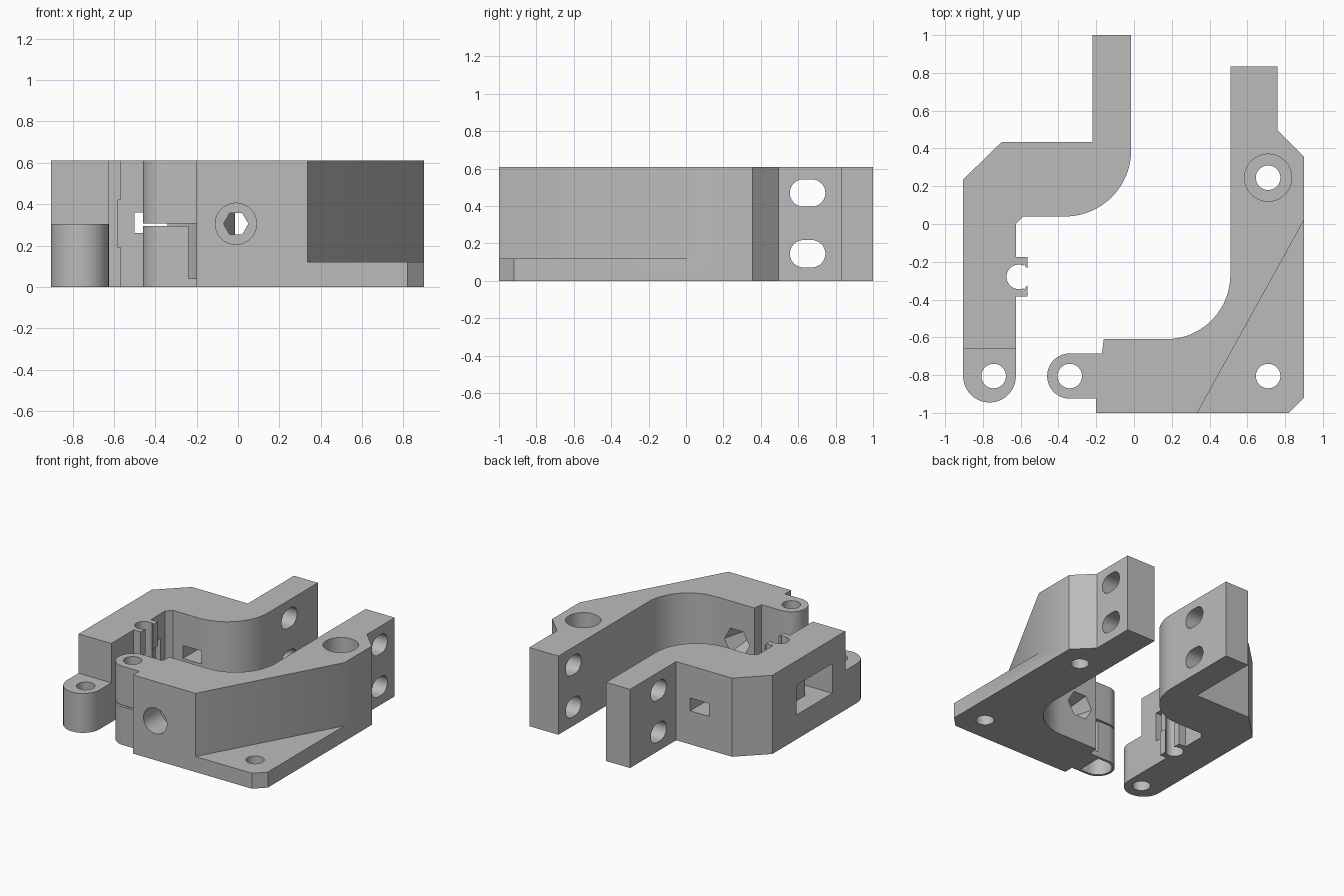
import bpy, bmesh, math
from mathutils import Vector

if "Cube" in bpy.data.objects:
    bpy.data.objects.remove(bpy.data.objects["Cube"], do_unlink=True)

grey = bpy.data.materials.new("plain_grey")
grey.use_nodes = True
grey.diffuse_color = (0.5, 0.5, 0.5, 1)
grey.node_tree.nodes["Principled BSDF"].inputs["Base Color"].default_value = grey.diffuse_color
HEIGHT = 0.61


def arc(cx, cy, r, start, end, steps=20):
    angles = [math.radians(start + (end - start) * i / steps) for i in range(steps + 1)]
    return [(cx + r * math.cos(a), cy + r * math.sin(a)) for a in angles]


def circle(cx, cy, r, sides=40):
    return arc(cx, cy, r, 0, 360, sides)[:-1]


def solid(name, outline, lo, hi, axis="z", end_outline=None):
    """Closed solid between two outlines lying across the given axis."""
    place = {"z": lambda u, v, w: (u, v, w),
             "y": lambda u, v, w: (u, w, v),
             "x": lambda u, v, w: (w, u, v)}[axis]
    bm = bmesh.new()
    a = [bm.verts.new(place(u, v, lo)) for u, v in outline]
    b = [bm.verts.new(place(u, v, hi)) for u, v in (end_outline or outline)]
    bm.faces.new(a)
    bm.faces.new(b)
    for i in range(len(a)):
        j = (i + 1) % len(a)
        bm.faces.new((a[i], a[j], b[j], b[i]))
    bmesh.ops.recalc_face_normals(bm, faces=bm.faces)
    mesh = bpy.data.meshes.new(name)
    bm.to_mesh(mesh)
    bm.free()
    obj = bpy.data.objects.new(name, mesh)
    bpy.context.collection.objects.link(obj)
    mesh.materials.append(grey)
    return obj


def box(name, x, y, z):
    return solid(name, [(x[0], y[0]), (x[1], y[0]), (x[1], y[1]), (x[0], y[1])], *z)


def combine(obj, tool, operation="DIFFERENCE"):
    mod = obj.modifiers.new("combine", "BOOLEAN")
    mod.operation, mod.solver, mod.object = operation, "EXACT", tool
    tool.hide_render = True
    bpy.context.view_layer.objects.active = obj
    bpy.ops.object.modifier_apply(modifier=mod.name)
    bpy.data.objects.remove(tool, do_unlink=True)


def hole(obj, cx, cy, r, lo=-0.1, hi=0.8, axis="z"):
    combine(obj, solid("cutter", circle(cx, cy, r), lo, hi, axis))


def cut_box(obj, x, y, z):
    combine(obj, box("cutter", x, y, z))


def arm_slots(obj, lo, hi):
    for z in (0.145, 0.47):
        shape = arc(0.672, z, 0.073, -90, 90) + arc(0.628, z, 0.073, 90, 270)
        combine(obj, solid("cutter", shape, lo, hi, "x"))


# Clamp arm with rounded hinge end
clamp = solid("clamp_arm",
              arc(-0.765, -0.805, 0.14, 180, 360)
              + [(-0.625, 0.0), (-0.585, 0.04)]
              + arc(-0.365, 0.39, 0.35, -90, 0)
              + [(-0.015, 1), (-0.22, 1), (-0.22, 0.435), (-0.70, 0.435), (-0.905, 0.235)],
              0, HEIGHT)
cut_box(clamp, (-1, -0.5), (-1, -0.66), (0.305, 0.8))
hole(clamp, -0.743, -0.805, 0.065)
arm_slots(clamp, -0.4, 0.1)
cut_box(clamp, (-0.5, -0.34), (-0.1, 0.6), (0.26, 0.36))

# Tie window either side of a central post
for y in ((-0.5, -0.36), (-0.2, -0.06)):
    cut_box(clamp, (-1, -0.6), y, (0.19, 0.42))
cut_box(clamp, (-1, -0.77), (-0.37, -0.19), (0.19, 0.42))

# Rod clip prongs on the inner wall
for y in ((-0.385, -0.28), (-0.28, -0.175)):
    combine(clamp, box("prong", (-0.64, -0.565), y, (0, HEIGHT)), "UNION")
hole(clamp, -0.61, -0.28, 0.065)
cut_box(clamp, (-0.61, -0.5), (-0.32, -0.24), (-0.1, 0.8))
cut_box(clamp, (-0.58, -0.5), (-0.45, -0.1), (0.19, 0.42))
cut_box(clamp, (-0.585, -0.578), (-0.345, -0.215), (-0.1, 0.8))

# Mounting base with hinge lug
base = solid("mount_base",
             [(-0.2, -1), (0.82, -1), (0.9, -0.92), (0.9, 0.355), (0.76, 0.495),
              (0.76, 0.835), (0.51, 0.835)]
             + arc(0.17, -0.27, 0.34, 0, -90)
             + [(-0.16, -0.61), (-0.17, -0.685)]
             + arc(-0.34, -0.805, 0.12, 90, 270)
             + [(-0.2, -0.925)],
             0, HEIGHT)

# Diagonal relief above the corner plate
p, q = Vector((0.335, -1)), Vector((0.9, 0.02))
step = (q - p) * 0.2
combine(base, solid("cutter", [tuple(p - step), (1.3, -1.3), tuple(q + step)], 0.12, 0.8))

# Screw holes, one with a deep counterbore
hole(base, 0.71, -0.805, 0.065)
hole(base, 0.71, 0.245, 0.065)
hole(base, 0.71, 0.245, 0.125, 0.12)
arm_slots(base, 0.3, 1.0)

# Front bolt recess with tapered hexagonal pocket behind
hole(base, -0.01, 0.305, 0.1, -1.1, -0.8, "y")
combine(base, solid("cutter", circle(-0.01, 0.305, 0.055, 6), -0.82, -0.605, "y",
                    circle(-0.01, 0.305, 0.11, 6)))

# Lug: upper hinge eye over a thin hollow support
hole(base, -0.34, -0.805, 0.065)
cut_box(base, (-0.6, -0.2), (-0.95, -0.67), (0.295, 0.307))
cut_box(base, (-0.24, -0.2), (-0.95, -0.67), (0.04, 0.3))
combine(base, solid("cutter",
                    arc(-0.34, -0.805, 0.1, 90, 270) + [(-0.26, -0.905), (-0.26, -0.705)],
                    -0.1, 0.3))

for obj in (clamp, base):
    bpy.ops.object.select_all(action="DESELECT")
    obj.select_set(True)
    bpy.context.view_layer.objects.active = obj
    bpy.ops.object.shade_smooth_by_angle(angle=math.radians(30))
